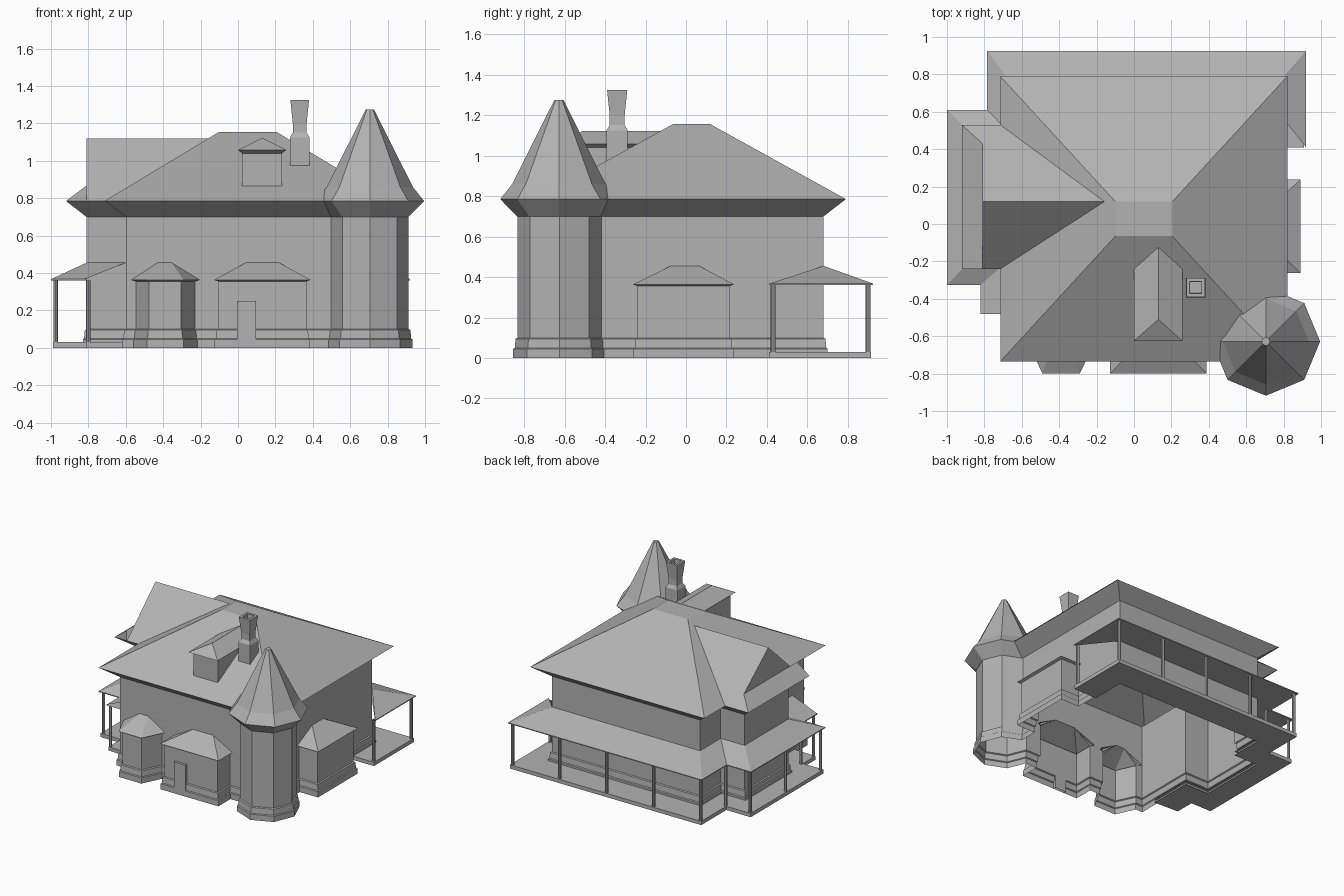
import bpy, bmesh, math
from mathutils import Vector

if "Cube" in bpy.data.objects:
    bpy.data.objects.remove(bpy.data.objects["Cube"])

grey = bpy.data.materials.new("mid_grey")
grey.diffuse_color = (.45, .45, .45, 1)
grey.use_nodes = True
grey.node_tree.nodes["Principled BSDF"].inputs["Base Color"].default_value = grey.diffuse_color


def mesh(name, verts, faces, up=False):
    bm = bmesh.new()
    vs = [bm.verts.new(v) for v in verts]
    for f in faces:
        bm.faces.new([vs[i] for i in f])
    bmesh.ops.remove_doubles(bm, verts=bm.verts[:], dist=1e-5)
    bm.normal_update()
    if up:
        for f in bm.faces:
            if f.normal.z < 0:
                f.normal_flip()
    me = bpy.data.meshes.new(name)
    bm.to_mesh(me)
    bm.free()
    me.materials.append(grey)
    ob = bpy.data.objects.new(name, me)
    bpy.context.collection.objects.link(ob)
    return ob


def offset(poly, d):
    """Mitred outward offset of a counter-clockwise outline."""
    out = []
    for i, p in enumerate(poly):
        p = Vector(p)
        a = (p - Vector(poly[i - 1])).normalized()
        b = (Vector(poly[(i + 1) % len(poly)]) - p).normalized()
        na, nb = Vector((a.y, -a.x)), Vector((b.y, -b.x))
        out.append(tuple(p + (na + nb) * d / (1 + na.dot(nb))))
    return out


def loft(name, rings, closed=True, cap=False):
    """Skin between outlines given as (outline, z)."""
    n = len(rings[0][0])
    verts = [(x, y, z) for ring, z in rings for x, y in ring]
    faces = []
    for k in range(len(rings) - 1):
        for i in range(n if closed else n - 1):
            j = (i + 1) % n
            faces.append((k*n + i, k*n + j, k*n + n + j, k*n + n + i))
    if cap:
        faces.append(range((len(rings) - 1) * n, len(rings) * n))
    return mesh(name, verts, faces)


def rect(x0, x1, y0, y1):
    return [(x0, y0), (x1, y0), (x1, y1), (x0, y1)]


def ngon(cx, cy, r, n=8):
    return [(cx + r * math.cos(2*math.pi*i/n), cy + r * math.sin(2*math.pi*i/n)) for i in range(n)]


# outlines: front and right wall lines, bays, tower and rear with side wing
YF, XR = -.625, .705
angled = [(-.545, YF), (-.475, -.777), (-.305, -.777), (-.23, YF)]
entrance = [(-.105, YF), (-.105, -.777), (.365, -.777), (.365, YF)]
side = [(XR, -.24), (.867, -.24), (.867, .215), (XR, .215)]
octagon = ngon(XR, YF, .207)
tower = octagon[4:] + octagon[:3]
rear = [(XR, .68), (-.60, .68), (-.60, .42), (-.81, .42), (-.81, -.13), (-.60, -.13), (-.60, YF)]

# ground floor walls with stepped plinth
ground = angled + entrance + tower + side + rear
loft("ground_walls", [(offset(ground, d), z) for d, z in
                      [(.02, 0), (.02, .045), (.013, .05), (.009, .095), (0, .10)]] + [(ground, .355)])

# upper walls, open toward the bays
EAVE, TOP = .355, .70
loft("upper_tower_walls", [(tower, EAVE), (tower, TOP)], closed=False)
loft("upper_rear_walls", [(rear, EAVE), (rear, TOP)], closed=False)
front = [(-.60, EAVE), (-.545, EAVE), (-.43, .455), (-.355, .455), (-.23, EAVE), (-.105, EAVE),
         (.04, .455), (.22, .455), (.365, EAVE), (.498, EAVE), (.498, TOP), (-.60, TOP)]
right = [(-.418, EAVE), (-.24, EAVE), (-.075, .455), (.065, .455), (.215, EAVE),
         (.68, EAVE), (.68, TOP), (-.418, TOP)]
mesh("upper_front_wall", [(x, YF, z) for x, z in front], [range(len(front))])
mesh("upper_right_wall", [(XR, y, z) for y, z in right], [range(len(right))])

# sloping soffit and main hipped roof with flat top
body = [(XR, YF)] + rear
loft("eave_soffit", [(body, TOP), (offset(body, .11), .785)])
loft("main_roof", [(rect(-.715, .82, -.735, .79), .785), (rect(-.10, .205, -.065, .12), 1.155)], cap=True)

# wing gable roof with a skirt roof across its end
mesh("wing_roof", [
    (-.92, .53, .785), (-.81, .43, .867), (-.81, .12, 1.12), (-.158, .12, 1.12), (-.715, .53, .785),
    (-.81, -.24, .785), (-.715, -.24, .785), (-.92, -.24, .785), (-.81, -.24, .867)],
    [(0, 1, 2, 3, 4), (5, 6, 3, 2), (0, 7, 8, 1)], up=True)
mesh("wing_gable_wall", [(-.81, .43, .867), (-.81, -.152, .867), (-.81, .12, 1.12)], [(0, 2, 1)])
mesh("skirt_roof_end", [(-.92, -.24, .785), (-.81, -.24, .785), (-.81, -.24, .867)], [(0, 1, 2)])

# octagonal tower roof
loft("tower_roof", [(ngon(XR, YF - .003, r), z) for r, z in
                    [(.207, TOP), (.29, .785), (.23, .86), (.022, 1.275)]], cap=True)


# hipped lean-to roofs of the bays
def bay_roof(name, wall, a, b):
    loft(name, [(wall, EAVE), (offset(wall, .023), .363), ([a, a, b, b], .455)], closed=False)


bay_roof("angled_bay_roof", angled, (-.43, YF), (-.355, YF))
bay_roof("entrance_bay_roof", entrance, (.04, YF), (.22, YF))
bay_roof("side_bay_roof", side, (XR, -.075), (XR, .065))
door = rect(-.005, .095, -.798, -.777)
loft("front_door", [(door, 0), (door, .25)], cap=True)


def roof_z(y):
    return .785 + .5522 * (y + .735)


# dormer on the front slope
mesh("dormer_walls", [(x, y, z) for x in (.022, .235) for y, z in
                      [(-.59, roof_z(-.59)), (-.59, 1.04), (-.27, 1.04)]],
     [(0, 3, 4, 1), (0, 1, 2), (3, 5, 4)])
loft("dormer_soffit", [(rect(.022, .235, -.59, -.25), 1.04), (rect(0, .258, -.625, -.24), 1.058)])
mesh("dormer_roof", [(0, -.625, 1.058), (.258, -.625, 1.058), (.13, -.51, 1.122),
                     (.13, -.12, 1.122), (0, -.24, 1.058), (.258, -.24, 1.058)],
     [(0, 1, 2), (0, 2, 3, 4), (1, 5, 3, 2)], up=True)


# chimney with flared, hollow top, its foot following the roof slope
def sq(h):
    return rect(.33 - h, .33 + h, -.34 - h, -.34 + h)


chimney = loft("chimney", [(sq(h), z) for h, z in
                           [(.052, .9), (.052, 1.125), (.037, 1.15), (.037, 1.20),
                            (.05, 1.325), (.032, 1.325), (.03, 1.22)]], cap=True)
for v in chimney.data.vertices:
    if v.co.z < .95:
        v.co.z = roof_z(v.co.y)

# wraparound porch: outer eave line and matching wall line
outer = [(.92, .41), (.92, .925), (-.785, .925), (-.785, .61),
         (-1, .61), (-1, -.325), (-.82, -.325), (-.82, -.48)]
inner = [(XR, .41)] + rear[:6] + [(-.60, -.48)]
n = len(outer)
high = [inner[1]] + inner[1:]   # right end of the roof narrows to the house corner
mesh("porch_roof",
     [(x, y, .367) for x, y in outer] + [(x, y, .455) for x, y in high],
     [((i, i + 1, n + i + 1) if i == 0 else (i, i + 1, n + i + 1, n + i)) for i in range(n - 1)], up=True)
mesh("porch_fascia", [(x, y, z) for z in (.36, .367) for x, y in outer],
     [(i, i + 1, n + i + 1, n + i) for i in range(n - 1)])
mesh("porch_ceiling", [(x, y, .36) for x, y in outer + high],
     [((n + i + 1, i + 1, i) if i == 0 else (n + i, n + i + 1, i + 1, i)) for i in range(n - 1)])


# porch floor slab, pulled in slightly from the eave line
def pull(p, d):
    return (p[0] - math.copysign(d, p[0]), p[1] - (d if p[1] > .5 else -d if p[1] < 0 else 0))


edge = [pull(p, .01) for p in outer]
fv = [(x, y, z) for z in (0, .03) for x, y in edge + inner]
m = 2 * n
ff = [(0, n, m + n, m), (n - 1, m + n - 1, m + m - 1, m - 1)]
for i in range(n - 1):
    ff += [(n + i, n + i + 1, i + 1, i), (m + i, m + i + 1, m + n + i + 1, m + n + i),
           (i, i + 1, m + i + 1, m + i)]
mesh("porch_floor", fv, ff)

# porch posts
posts = [(.895, .43)] + [(.895 - i * .414, .90) for i in range(5)] + [
    (-.762, .59), (-.975, .585), (-.975, .14), (-.975, -.30), (-.80, -.305), (-.80, -.46)]
for i, (x, y) in enumerate(posts):
    c = ngon(x, y, .012)
    loft(f"porch_post_{i + 1}", [(c, .03), (c, .36)])
